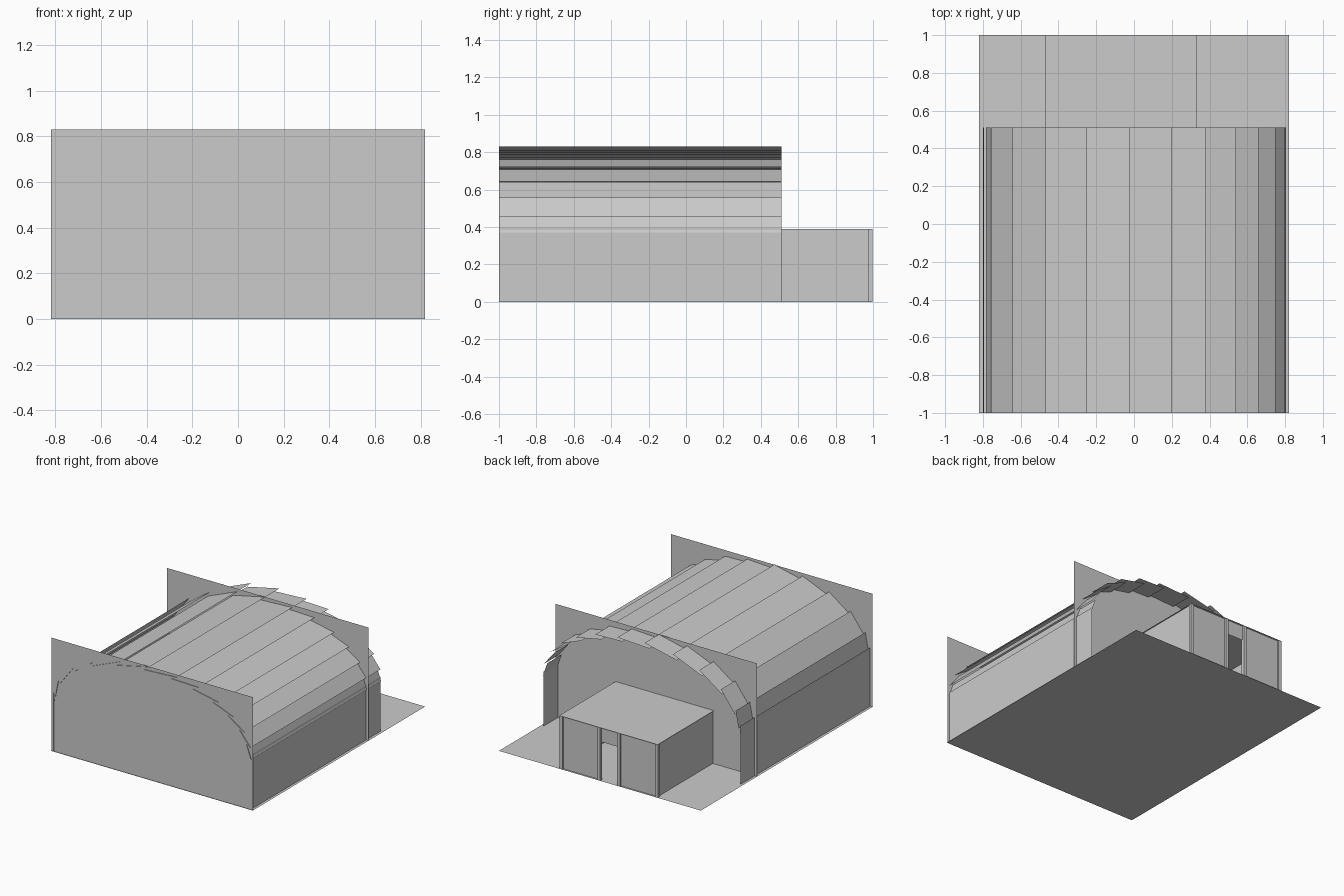
import bpy, math

if "Cube" in bpy.data.objects:
    bpy.data.objects.remove(bpy.data.objects["Cube"])

W, TOP, BACK_WALL, EAVES, ROOF_END = 0.82, 0.83, 0.345, 0.39, 0.51


def sheet(name, corners):
    """Thin surface made of one four-cornered face."""
    me = bpy.data.meshes.new(name)
    me.from_pydata(corners, [], [tuple(range(len(corners)))])
    ob = bpy.data.objects.new(name, me)
    bpy.context.collection.objects.link(ob)
    return ob


def wall_y(name, x0, x1, y, z0, z1, facing=1):
    """Upright sheet facing along y."""
    c = [(x0, y, z0), (x0, y, z1), (x1, y, z1), (x1, y, z0)]
    return sheet(name, c if facing > 0 else c[::-1])


def wall_x(name, x, y0, y1, z0, z1, facing=1):
    """Upright sheet facing along x."""
    c = [(x, y0, z0), (x, y1, z0), (x, y1, z1), (x, y0, z1)]
    return sheet(name, c if facing > 0 else c[::-1])


def flat(name, x0, x1, y0, y1, z):
    return sheet(name, [(x0, y0, z), (x1, y0, z), (x1, y1, z), (x0, y1, z)])


def box(name, x0, x1, y0, y1, z0, z1):
    bpy.ops.mesh.primitive_cube_add(
        size=1, location=((x0 + x1) / 2, (y0 + y1) / 2, (z0 + z1) / 2))
    ob = bpy.context.object
    ob.name = name
    ob.scale = (x1 - x0, y1 - y0, z1 - z0)
    return ob


# Ground slab
flat("ground_slab", -W, W, -1, 1, 0.0)

# Rectangular end walls of the hall
wall_y("front_end_wall", -W, W, -0.995, 0, TOP, -1)
wall_y("back_end_wall", -W, W, BACK_WALL, 0, TOP, 1)

# Long side walls
for s, side in ((-1, "left"), (1, "right")):
    wall_x(side + "_side_wall", s * 0.80, -1, ROOF_END, 0, 0.40, s)

# Arched roof of overlapping boards; each board's leading edge is lifted
lifted = [(-0.80, 0.43), (-0.76, 0.53), (-0.64, 0.655), (-0.465, 0.75),
          (-0.25, 0.808), (-0.02, 0.83), (0.20, 0.812), (0.38, 0.785),
          (0.54, 0.72), (0.66, 0.645), (0.75, 0.555), (0.80, 0.455),
          (0.805, 0.37)]
start = (-0.795, 0.37)
for i, (x, z) in enumerate(lifted):
    sheet("roof_board_%d" % (i + 1),
          [(start[0], -1, start[1]), (x, -1, z),
           (x, ROOF_END, z), (start[0], ROOF_END, start[1])])
    # the next board tucks under this lifted edge
    t = math.atan2((z - EAVES) / 0.44, x / 0.80) + 0.05
    start = (0.785 * math.cos(t), EAVES + 0.41 * math.sin(t))

# Porch building at the back: roof and sides
X0, X1, D0, D1, DOOR_TOP = -0.47, 0.33, -0.15, 0.01, 0.28
flat("porch_roof", X0, X1, BACK_WALL, 1, EAVES)
wall_x("porch_left_wall", X0 + 0.01, BACK_WALL, 0.99, 0, EAVES, -1)
wall_x("porch_right_wall", X1 - 0.01, BACK_WALL, 0.99, 0, EAVES, 1)

# Porch front with a doorway
wall_y("porch_panel_left", X0, D0, 0.985, 0, EAVES)
wall_y("porch_panel_right", D1, X1, 0.985, 0, EAVES)
wall_y("door_lintel", D0, D1, 0.985, DOOR_TOP, EAVES)

# Porch posts at the corners and beside the door
for i, x in enumerate((X0, D0 - 0.012, D1 - 0.012, X1 - 0.025)):
    box("porch_post_%d" % (i + 1), x, x + 0.025, 0.975, 0.998, 0, EAVES)
